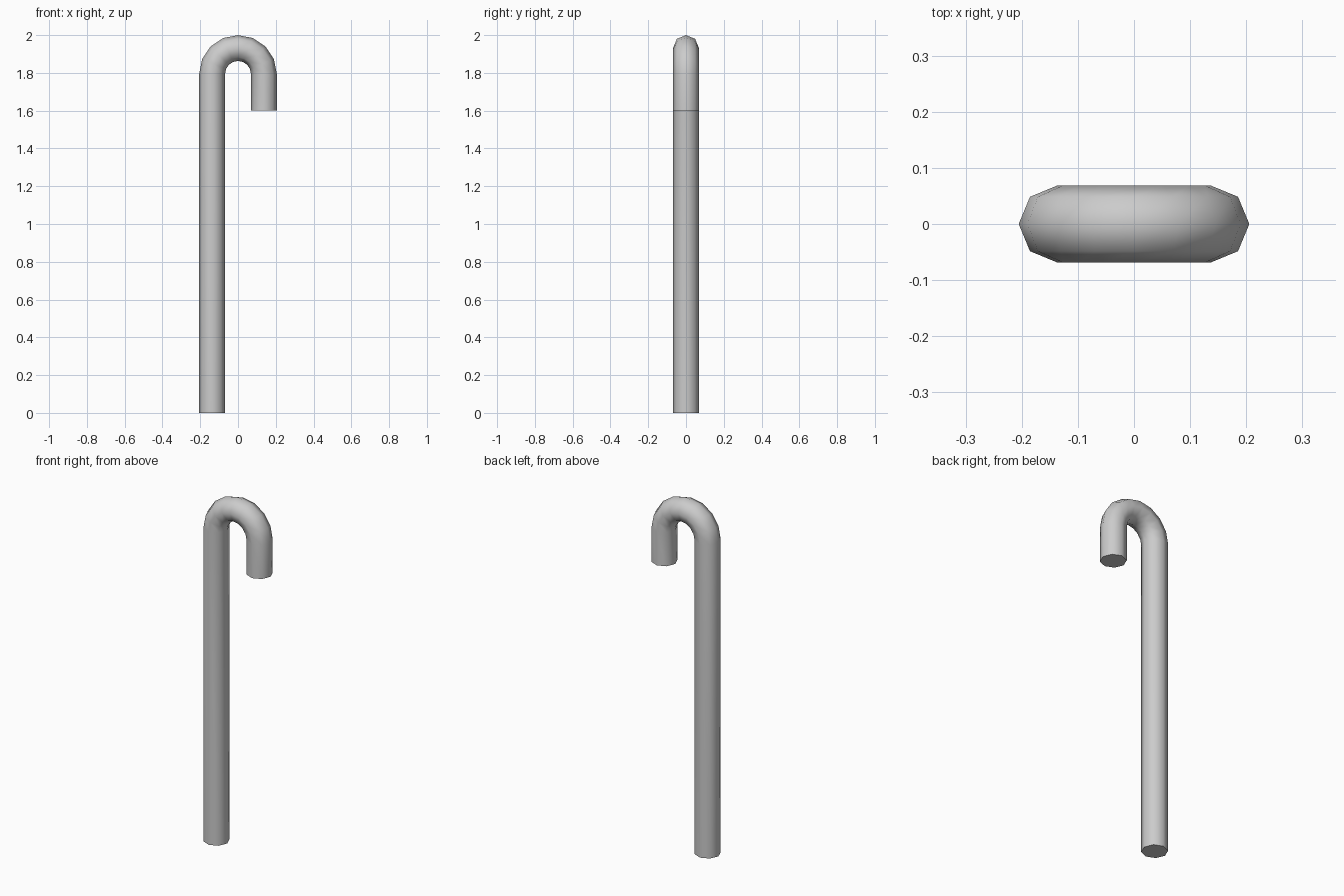
import bpy, bmesh
from math import sin, cos, pi, radians

if "Cube" in bpy.data.objects:
    bpy.data.objects.remove(bpy.data.objects["Cube"])

TUBE_R = 0.0685   # radius of the round bar
BEND_R = 0.137    # radius of the hook's centre line
BEND_Z = 2 - BEND_R - TUBE_R
SIDES, STEPS = 8, 8

# Centre line stations: (angle round the bend, z of bend centre)
stations = [(0, 0.0)]
stations += [(pi * i / STEPS, BEND_Z) for i in range(STEPS + 1)]
stations += [(pi, 1.6)]

bm = bmesh.new()


def ring(angle, z):
    """Octagonal cross-section placed square to the centre line."""
    verts = []
    for k in range(SIDES):
        t = 2 * pi * k / SIDES
        r = BEND_R + TUBE_R * cos(t)
        verts.append(bm.verts.new((-r * cos(angle), TUBE_R * sin(t), z + r * sin(angle))))
    return verts


# Tube skin and flat end caps
rings = [ring(a, z) for a, z in stations]
for a, b in zip(rings, rings[1:]):
    for k in range(SIDES):
        n = (k + 1) % SIDES
        bm.faces.new((a[k], a[n], b[n], b[k]))
bm.faces.new(rings[0])
bm.faces.new(rings[-1])
bmesh.ops.recalc_face_normals(bm, faces=bm.faces)

mesh = bpy.data.meshes.new("hooked_cane")
bm.to_mesh(mesh)
bm.free()
cane = bpy.data.objects.new("hooked_cane", mesh)
bpy.context.collection.objects.link(cane)

# Smooth bar, sharp cap rims
bpy.context.view_layer.objects.active = cane
cane.select_set(True)
bpy.ops.object.shade_smooth_by_angle(angle=radians(60))
